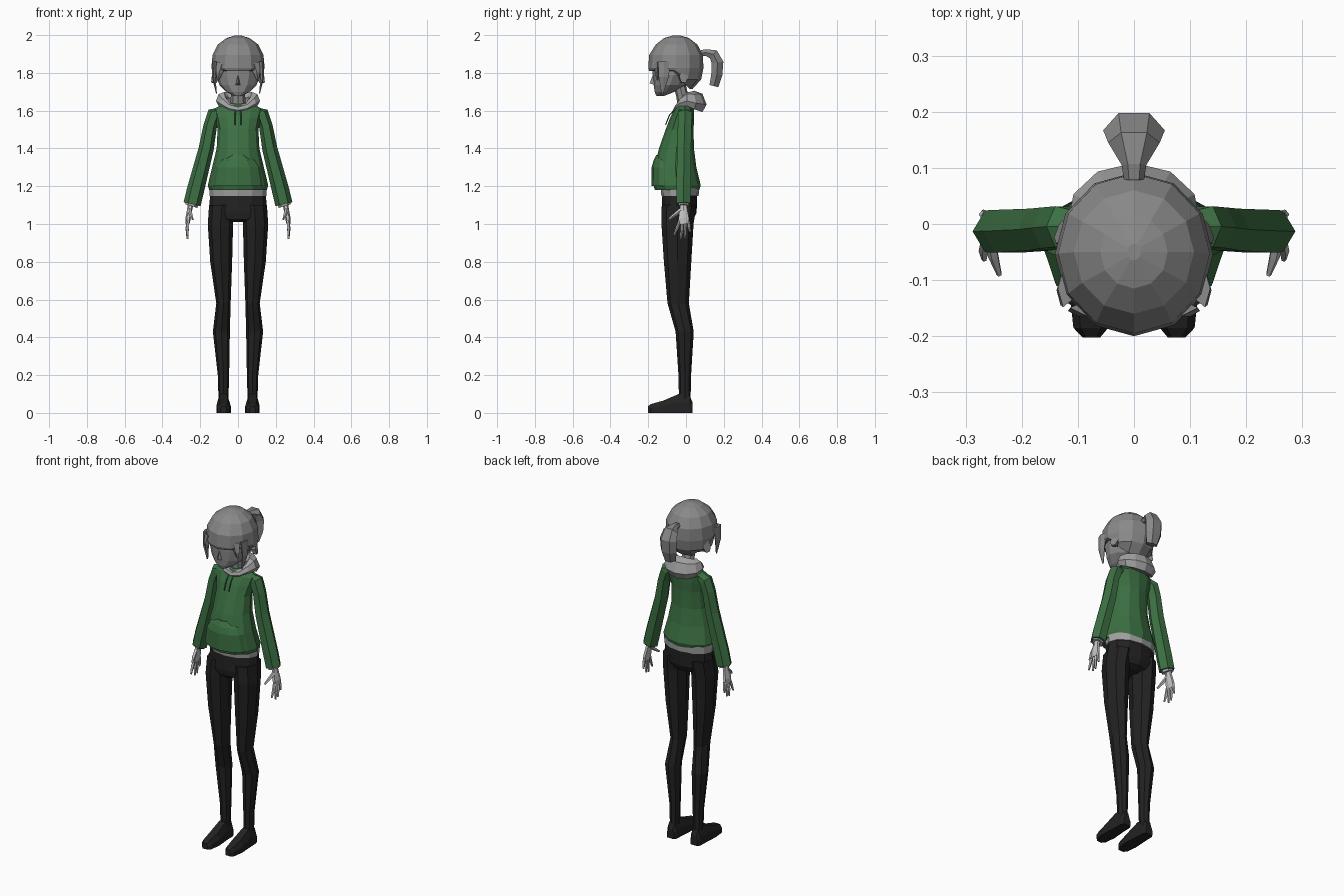
import bpy, bmesh, math
from mathutils import Vector


def material(name, rgb):
    m = bpy.data.materials.new(name)
    m.diffuse_color = (*rgb, 1)
    return m


HAIR = material("hair grey", (0.25, 0.25, 0.25))
SKIN = material("face grey", (0.27, 0.27, 0.27))
HAND = material("hand light grey", (0.55, 0.55, 0.55))
TRIM = material("trim grey", (0.36, 0.36, 0.36))
GREEN = material("hoodie green", (0.045, 0.16, 0.055))
BLACK = material("trouser black", (0.016, 0.016, 0.017))


def loft(name, rings, mat, mirror=False, cap=True, loop=False):
    """Skin a list of equal-length rings of points."""
    bm = bmesh.new()
    vs = [[bm.verts.new(p) for p in r] for r in rings]
    n = len(vs[0])
    for k in range(len(vs) if loop else len(vs) - 1):
        a, b = vs[k], vs[(k + 1) % len(vs)]
        for i in range(n):
            j = (i + 1) % n
            bm.faces.new((a[i], a[j], b[j], b[i]))
    if cap and not loop:
        bm.faces.new(vs[0])
        bm.faces.new(vs[-1])
    bmesh.ops.recalc_face_normals(bm, faces=bm.faces)
    me = bpy.data.meshes.new(name)
    bm.to_mesh(me)
    bm.free()
    me.materials.append(mat)
    ob = bpy.data.objects.new(name, me)
    bpy.context.collection.objects.link(ob)
    if mirror:
        m = ob.modifiers.new("mirror", 'MIRROR')
        m.use_mirror_merge = False
    return ob


def ring(z, rx, yf, yb, cx=0.0, n=12):
    """Horizontal oval from yf (front) to yb (back)."""
    cy, ry = (yf + yb) / 2, (yb - yf) / 2
    return [(cx + rx * math.sin(a), cy - ry * math.cos(a), z)
            for a in (2 * math.pi * i / n for i in range(n))]


def tube(name, path, mat, ref=(1, 0, 0), n=6, mirror=False):
    """Tube along (x, y, z, half size along ref, other half size)."""
    pts = [Vector(p[:3]) for p in path]
    rings = []
    for i, p in enumerate(path):
        t = (pts[min(i + 1, len(pts) - 1)] - pts[max(i - 1, 0)]).normalized()
        u = Vector(ref)
        u = (u - t * u.dot(t)).normalized()
        v = t.cross(u)
        rings.append([pts[i] + u * p[3] * math.cos(a) + v * p[4] * math.sin(a)
                      for a in (2 * math.pi * k / n for k in range(n))])
    return loft(name, rings, mat, mirror)


# Hoodie body, front pocket and hem band
loft("hoodie_body", [ring(*r) for r in (
    (1.18, .152, -.165, .07), (1.205, .16, -.172, .078), (1.3, .137, -.168, .055),
    (1.4, .113, -.143, .042), (1.5, .108, -.108, .04), (1.56, .122, -.085, .043),
    (1.605, .135, -.062, .042), (1.63, .09, -.05, .035), (1.64, .05, -.04, .02))], GREEN)
loft("front_pocket", [ring(*r) for r in (
    (1.2, .14, -.182, -.01), (1.3, .122, -.182, -.02), (1.335, .1, -.172, -.03),
    (1.365, .05, -.157, -.05))], GREEN)
loft("hem_band", [ring(*r) for r in (
    (1.148, .15, -.13, .067), (1.19, .152, -.135, .07))], TRIM)

# Sleeves and cuffs
tube("sleeve", [(.09, -.005, 1.6, .02, .03), (.125, -.005, 1.583, .038, .042),
                (.147, -.007, 1.52, .036, .042), (.168, -.01, 1.4, .04, .043),
                (.225, -.013, 1.18, .046, .044), (.243, -.013, 1.105, .046, .043)],
     GREEN, mirror=True)
tube("cuff", [(.24, -.013, 1.12, .034, .032), (.248, -.013, 1.095, .034, .032)],
     TRIM, mirror=True)

# Hands
tube("palm", [(.25, -.013, 1.11, .014, .019), (.257, -.013, 1.07, .014, .024),
              (.264, -.012, 1.03, .014, .032), (.267, -.01, 1.0, .01, .031)],
     HAND, mirror=True)
for i, (y0, y1, z1) in enumerate(((-.034, -.063, .94), (-.018, -.027, .92),
                                  (-.003, -.005, .925), (.013, .021, .957))):
    tube(f"finger_{i + 1}", [(.265, y0, 1.015, .009, .008),
                             (.268, (y0 + y1) / 2, (1.01 + z1) / 2, .009, .008),
                             (.267, y1, z1, .005, .005)], HAND, n=5, mirror=True)
tube("thumb", [(.257, -.025, 1.075, .011, .012), (.25, -.058, 1.05, .01, .01),
               (.24, -.09, 1.025, .005, .006)], HAND, n=5, mirror=True)

# Trousers
loft("hips", [ring(*r) for r in (
    (1.16, .147, -.125, .06), (1.06, .155, -.13, .056), (1.025, .11, -.125, .04),
    (1.01, .05, -.11, .01))], BLACK)
loft("leg", [ring(z, rx, yf, yb, cx, 8) for z, cx, rx, yf, yb in (
    (1.1, .085, .068, -.128, .055), (1.0, .093, .067, -.13, .04),
    (.8, .089, .058, -.117, .028), (.58, .077, .038, -.098, .015),
    (.43, .088, .045, -.055, .041), (.2, .077, .03, -.04, .027),
    (.06, .077, .026, -.037, .024))], BLACK, mirror=True)


# Shoes: cross-sections running heel to toe
def shoe_section(y, x0, x1, h):
    e = (x1 - x0) * .2
    return [(x0, y, 0), (x1, y, 0), (x1, y, h * .55), (x1 - e, y, h),
            (x0 + e, y, h), (x0, y, h * .55)]


loft("shoe", [shoe_section(*s) for s in (
    (.035, .055, .1, .055), (.02, .047, .108, .09), (-.038, .045, .11, .1),
    (-.12, .038, .115, .065), (-.185, .046, .108, .047), (-.202, .06, .092, .035))],
     BLACK, mirror=True)

# Neck and head
tube("neck", [(0, -.005, 1.6, .042, .036), (0, -.02, 1.68, .038, .032),
              (0, -.04, 1.76, .038, .032)], SKIN, n=8)
loft("head", [ring(*r) for r in (
    (1.678, .022, -.157, -.115), (1.7, .062, -.166, -.06), (1.735, .098, -.171, .0),
    (1.79, .118, -.176, .045), (1.86, .12, -.18, .06))], SKIN)
loft("nose", [[(-.014, -.165, 1.735), (.014, -.165, 1.735), (0, -.172, 1.80)],
              [(-.004, -.192, 1.745), (.004, -.192, 1.745), (0, -.188, 1.757)]], SKIN)
tube("ear", [(.11, -.02, 1.775, .02, .034), (.13, -.012, 1.78, .025, .038)],
     SKIN, ref=(0, 1, 0), mirror=True)

# Hair cap: low at the nape, cut straight across the brow
rings = [ring(*r) for r in ((1.999, .012, -.065, -.035), (1.985, .06, -.115, .015),
                            (1.95, .107, -.16, .06), (1.895, .135, -.195, .09),
                            (1.825, .141, -.2, .092))]
for drop, rx, yb in ((.055, .135, .08), (.105, .11, .035)):
    rings.append([(x, y, 1.82 - drop * min(1, max(.04, (y + .07) / .08)))
                  if y > -.07 else (x * .99, y + drop * .05, 1.82 - drop * .1)
                  for x, y, z in ring(0, rx, -.199, yb)])
hair = loft("hair_cap", rings, HAIR, cap=False)
bm = bmesh.new()
bm.from_mesh(hair.data)
bmesh.ops.holes_fill(bm, edges=bm.edges, sides=0)
bmesh.ops.recalc_face_normals(bm, faces=bm.faces)
bm.to_mesh(hair.data)
bm.free()

# Side locks framing the face
tube("side_lock", [(.122, -.115, 1.86, .014, .035), (.128, -.118, 1.78, .01, .028),
                   (.114, -.125, 1.692, .003, .005)], HAIR, n=5, mirror=True)
tube("fringe_lock", [(.085, -.15, 1.85, .03, .014), (.1, -.155, 1.8, .018, .01),
                     (.105, -.15, 1.76, .004, .004)], HAIR, n=4, mirror=True)

# Ponytail
tube("ponytail", [(0, .08, 1.905, .018, .018), (0, .105, 1.908, .022, .02),
                  (0, .145, 1.898, .046, .032), (0, .167, 1.855, .055, .036),
                  (0, .163, 1.79, .052, .034), (0, .148, 1.73, .036, .028)], HAIR)

# Hood: a ring around the neck, thin at the throat and full at the back
sections = []
for i in range(12):
    a = 2 * math.pi * i / 12
    f = (1 - math.cos(a)) / 2
    out = Vector((math.sin(a), -math.cos(a), 0))
    c = Vector((.088 * math.sin(a), .005 - .06 * math.cos(a),
                1.607 + .055 * math.sin(math.pi * min(f, .62)) - .018 * max(0, f - .5)))
    w, h = .014 + .03 * f, .016 + .04 * f
    sections.append([c + out * w * math.cos(b) + Vector((0, 0, h * math.sin(b) - .3 * h * math.cos(b)))
                     for b in (2 * math.pi * k / 6 for k in range(6))])
loft("hood", sections, TRIM, loop=True)

# Drawstrings
tube("drawstring", [(.014, -.062, 1.605, .003, .003), (.015, -.088, 1.575, .003, .003),
                    (.015, -.108, 1.525, .003, .003)], GREEN, n=4, mirror=True)
